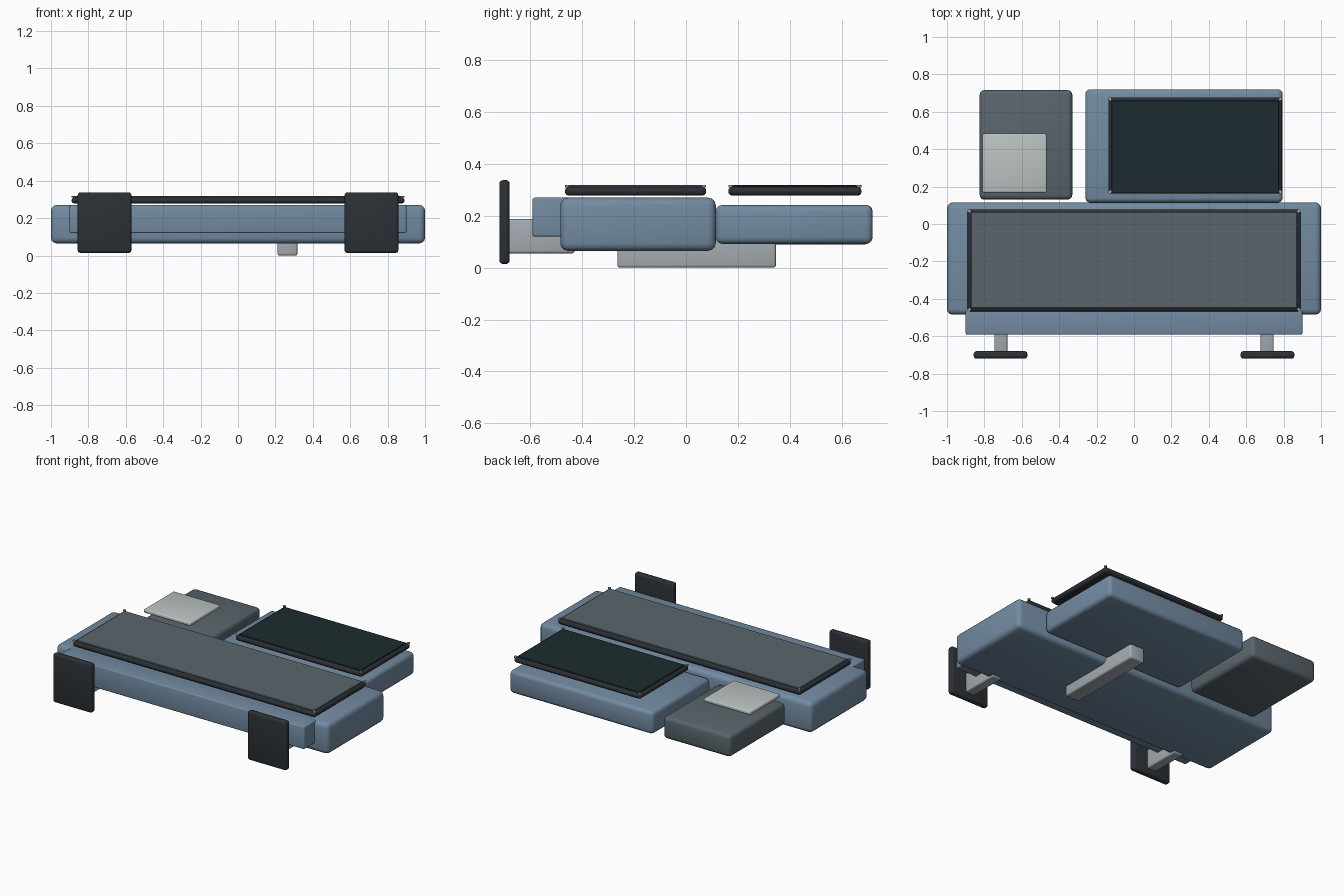
import bpy, bmesh
from mathutils import Vector

if "Cube" in bpy.data.objects:
    bpy.data.objects.remove(bpy.data.objects["Cube"])


def material(name, rgb):
    m = bpy.data.materials.new(name)
    m.diffuse_color = (*rgb, 1)
    m.use_nodes = True
    m.node_tree.nodes["Principled BSDF"].inputs["Base Color"].default_value = m.diffuse_color
    return m


BLUE = material("blue_paint", (0.17, 0.26, 0.36))
SLATE = material("slate", (0.10, 0.13, 0.15))
DARK = material("dark_rubber", (0.025, 0.03, 0.036))
GLASS = material("dark_glass", (0.012, 0.024, 0.029))
METAL = material("light_metal", (0.37, 0.41, 0.44))
PALE = material("pale_pad", (0.50, 0.55, 0.54))


def finish(name, bm, mat):
    me = bpy.data.meshes.new(name)
    bm.to_mesh(me)
    bm.free()
    me.materials.append(mat)
    ob = bpy.data.objects.new(name, me)
    bpy.context.collection.objects.link(ob)
    bpy.ops.object.select_all(action='DESELECT')
    ob.select_set(True)
    bpy.context.view_layer.objects.active = ob
    bpy.ops.object.shade_smooth_by_angle()
    return ob


def box(name, x, y, z, mat, bevel=0.0, segments=3):
    """Rounded box from (min, max) ranges."""
    bm = bmesh.new()
    bmesh.ops.create_cube(bm, size=1)
    lo, hi = Vector((x[0], y[0], z[0])), Vector((x[1], y[1], z[1]))
    for v in bm.verts:
        v.co = (lo + hi) / 2 + v.co * (hi - lo)
    if bevel:
        bmesh.ops.bevel(bm, geom=bm.edges[:], offset=bevel, segments=segments,
                        profile=0.5, affect='EDGES')
    return finish(name, bm, mat)


def screw(name, x, y):
    bm = bmesh.new()
    bmesh.ops.create_cone(bm, cap_ends=True, segments=12, radius1=0.009,
                          radius2=0.009, depth=0.01)
    bmesh.ops.translate(bm, verts=bm.verts, vec=(x, y, 0.314))
    finish(name, bm, METAL)


# main bodies
box("front_body", (-1, 1), (-0.485, 0.115), (0.065, 0.27), BLUE, 0.03)
box("rear_body", (-0.26, 0.795), (0.115, 0.72), (0.092, 0.242), BLUE, 0.025)
box("rear_side_block", (-0.825, -0.33), (0.13, 0.716), (0.09, 0.237), SLATE, 0.025)
box("front_ledge", (-0.9, 0.9), (-0.592, -0.44), (0.12, 0.27), BLUE, 0.008)

# floating pad over the side block
box("side_pad", (-0.81, -0.467), (0.168, 0.483), (0.28, 0.305), PALE, 0.008)

# brackets and plates at the front, one per side
for side, s in (("left", -1), ("right", 1)):
    box(side + "_bracket", sorted((s * 0.677, s * 0.747)), (-0.69, -0.43),
        (0.055, 0.187), METAL, 0.01)
    box(side + "_plate", sorted((s * 0.57, s * 0.857)), (-0.72, -0.68),
        (0.014, 0.338), DARK, 0.014)

# rail underneath
box("under_rail", (0.212, 0.317), (-0.265, 0.347), (0, 0.12), METAL, 0.01)

# raised top panels: frame, inset sheet and corner screws
for part, x, y, mat in (("front", (-0.89, 0.89), (-0.467, 0.078), SLATE),
                        ("rear", (-0.137, 0.792), (0.163, 0.677), GLASS)):
    box(part + "_panel_frame", x, y, (0.278, 0.312), DARK, 0.0155)
    i = 0.018
    box(part + "_panel_sheet", (x[0] + i, x[1] - i), (y[0] + i, y[1] - i),
        (0.306, 0.318), mat, 0.002, 1)
    n = 0
    for px in (x[0] + 0.009, x[1] - 0.009):
        for py in (y[0] + 0.009, y[1] - 0.009):
            n += 1
            screw(f"{part}_panel_screw_{n}", px, py)
